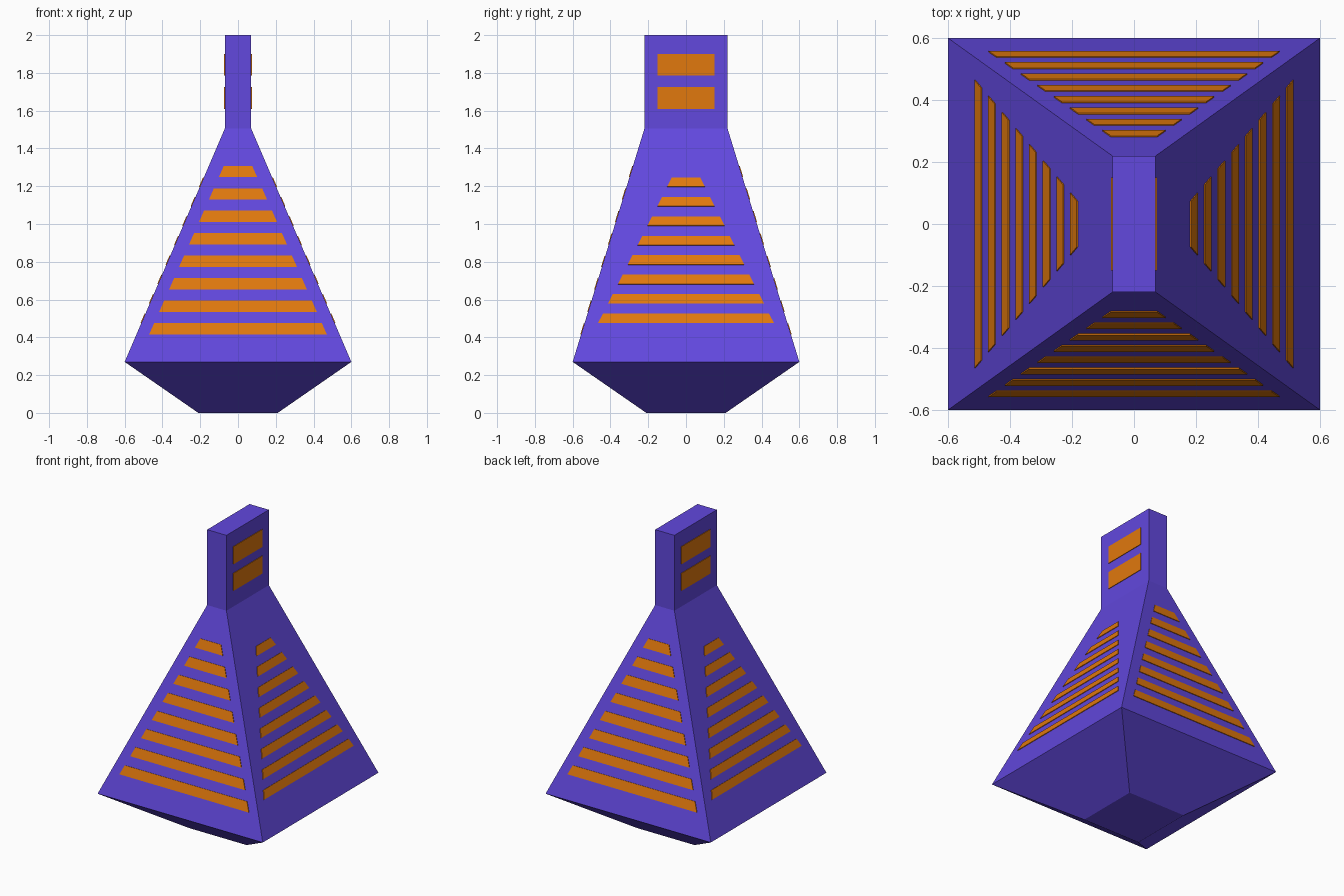
import bpy
from mathutils import Vector, Matrix
import math

if "Cube" in bpy.data.objects:
    bpy.data.objects.remove(bpy.data.objects["Cube"])

def material(name, rgb):
    m = bpy.data.materials.new(name)
    m.diffuse_color = (*rgb, 1)
    m.use_nodes = True
    m.node_tree.nodes["Principled BSDF"].inputs["Base Color"].default_value = m.diffuse_color
    return m

purple = material("purple", (0.122, 0.065, 0.73))
orange = material("orange", (0.75, 0.19, 0.004))

def mesh_object(name, verts, faces, mat):
    me = bpy.data.meshes.new(name)
    me.from_pydata(verts, [], faces)
    me.materials.append(mat)
    ob = bpy.data.objects.new(name, me)
    bpy.context.collection.objects.link(ob)
    return ob

# Body: stacked rectangular sections (half x, half y, z)
BASE, TIP = 0.27, 1.505
sections = [(0.21, 0.21, 0), (0.6, 0.6, BASE), (0.07, 0.22, TIP), (0.07, 0.22, 2)]
verts = [(sx * hx, sy * hy, z) for hx, hy, z in sections
         for sx, sy in ((-1, -1), (1, -1), (1, 1), (-1, 1))]
faces = [(3, 2, 1, 0), (12, 13, 14, 15)]
for k in range(0, 12, 4):
    for i in range(4):
        j = (i + 1) % 4
        faces.append((k + i, k + j, k + 4 + j, k + 4 + i))
mesh_object("body", verts, faces, purple)

# Plates: thin trapezoids lying on a wall facing -y, then turned to their side
def plates(name, rows, depth, angle, thick=0.004):
    verts, faces = [], []
    for z0, z1, w0, w1 in rows:
        quad = [Vector((x, -depth(z), z)) for x, z in
                ((-w0, z0), (w0, z0), (w1, z1), (-w1, z1))]
        n = (quad[1] - quad[0]).cross(quad[2] - quad[0]).normalized()
        b = len(verts)
        verts += [q - n * 0.003 for q in quad] + [q + n * thick for q in quad]
        faces.append((b + 3, b + 2, b + 1, b))
        faces.append((b + 4, b + 5, b + 6, b + 7))
        for i in range(4):
            j = (i + 1) % 4
            faces.append((b + i, b + j, b + 4 + j, b + 4 + i))
    rot = Matrix.Rotation(math.radians(angle), 3, 'Z')
    return mesh_object(name, [rot @ v for v in verts], faces, orange)

def stripe_rows(first, step, height, width, taper):
    rows = []
    for i in range(8):
        z = first + i * step
        rows.append((z, z + height, width - taper * i * step,
                     width - taper * (i * step + height)))
    return rows

def wall(tip):
    return lambda z: 0.6 + (tip - 0.6) * (z - BASE) / (TIP - BASE)

# Stripes on the four sloped walls
wide = stripe_rows(0.415, 0.119, 0.059, 0.47, 0.443)
side = stripe_rows(0.475, 0.103, 0.049, 0.465, 0.507)
plates("front_stripes", wide, wall(0.22), 0)
plates("back_stripes", wide, wall(0.22), 180)
plates("right_stripes", side, wall(0.07), 90)
plates("left_stripes", side, wall(0.07), -90)

# Two panels on each broad side of the neck
panels = [(1.61, 1.725, 0.15, 0.15), (1.785, 1.90, 0.15, 0.15)]
plates("right_neck_panels", panels, lambda z: 0.07, 90)
plates("left_neck_panels", panels, lambda z: 0.07, -90)
